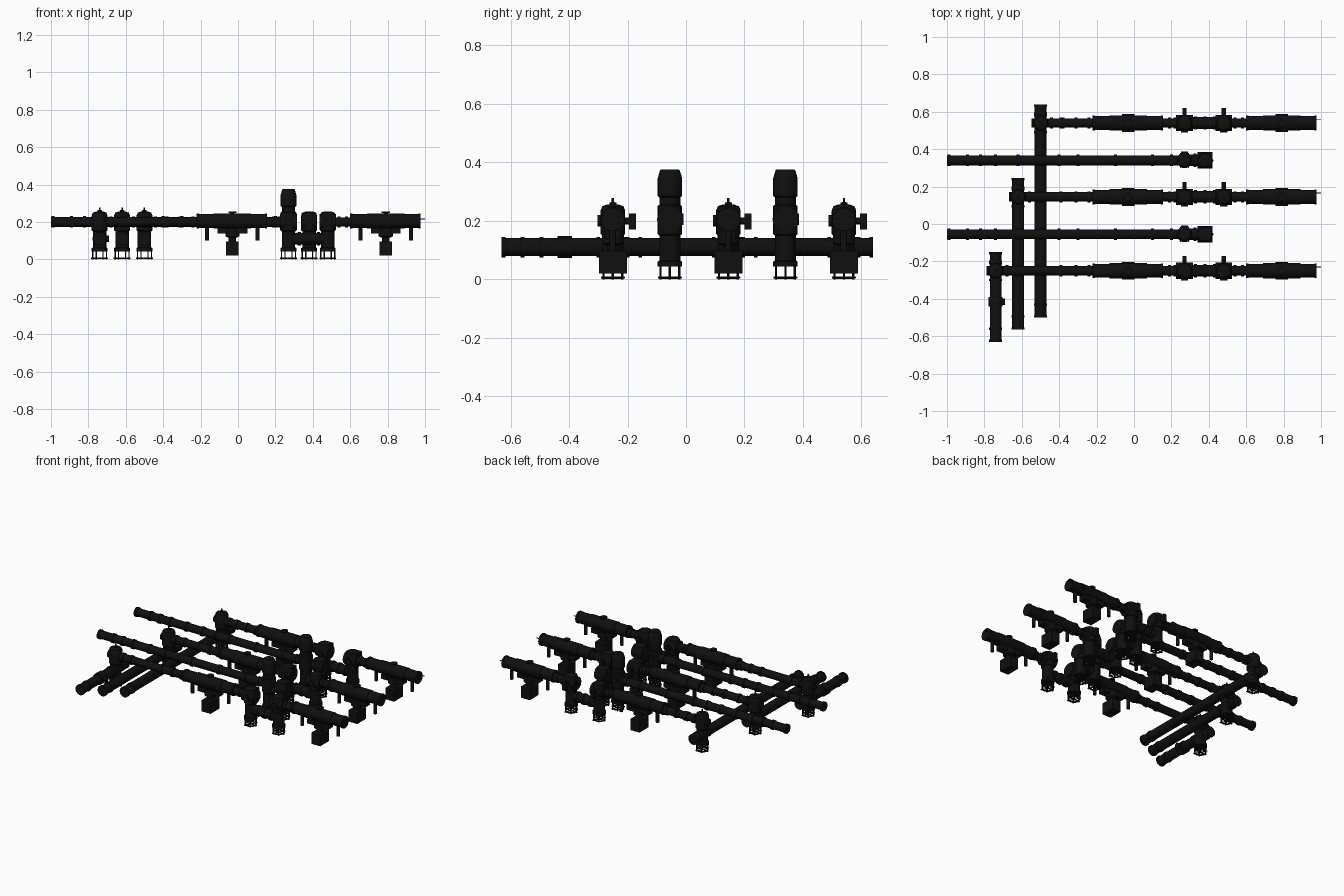
import bpy, math
from mathutils import Vector

cube = bpy.data.objects.get("Cube")
if cube:
    bpy.data.objects.remove(cube)

black = bpy.data.materials.new("black_metal")
black.use_nodes = True
black.diffuse_color = (0.005, 0.005, 0.005, 1)
black.node_tree.nodes["Principled BSDF"].inputs["Base Color"].default_value = (0.005, 0.005, 0.005, 1)


def finish(name, smooth=True):
    ob = bpy.context.object
    ob.name = name
    ob.data.materials.append(black)
    if smooth:
        bpy.ops.object.shade_smooth_by_angle(angle=math.radians(35))
    return ob


def tube(name, a, b, r, sides=24):
    a, b = Vector(a), Vector(b)
    d = b - a
    bpy.ops.mesh.primitive_cylinder_add(vertices=sides, radius=r, depth=d.length, location=(a + b) / 2,
                                        rotation=d.to_track_quat('Z', 'Y').to_euler())
    return finish(name)


def box(name, centre, size):
    bpy.ops.mesh.primitive_cube_add(size=1, location=centre)
    bpy.context.object.scale = size
    return finish(name, False)


def lathe(name, x, y, profile, sides=24):
    """Upright turned part from (radius, height) pairs."""
    verts, faces = [], []
    for r, z in profile:
        for i in range(sides):
            t = math.tau * i / sides
            verts.append((x + r * math.cos(t), y + r * math.sin(t), z))
    for j in range(len(profile) - 1):
        for i in range(sides):
            k = (i + 1) % sides
            faces.append((j * sides + i, j * sides + k, (j + 1) * sides + k, (j + 1) * sides + i))
    faces.append(tuple(reversed(range(sides))))
    faces.append(tuple(range(len(verts) - sides, len(verts))))
    me = bpy.data.meshes.new(name)
    me.from_pydata(verts, [], faces)
    ob = bpy.data.objects.new(name, me)
    bpy.context.collection.objects.link(ob)
    bpy.ops.object.select_all(action='DESELECT')
    bpy.context.view_layer.objects.active = ob
    ob.select_set(True)
    return finish(name)


def pipe_x(name, x0, x1, y, z, r, collars=()):
    tube(name, (x0, y, z), (x1, y, z), r)
    for c in collars:
        tube(name + "_collar", (c - 0.008, y, z), (c + 0.008, y, z), r + 0.005)


def foot_wheel(x, y):
    # open cage and star-shaped foot under a column
    bpy.ops.mesh.primitive_torus_add(location=(x, y, 0.006), major_radius=0.034, minor_radius=0.005,
                                     major_segments=24, minor_segments=6)
    finish("foot_ring")
    for i in range(6):
        t = math.tau * i / 6
        c, s = math.cos(t), math.sin(t)
        tube("foot_spoke", (x, y, 0.006), (x + 0.045 * c, y + 0.045 * s, 0.006), 0.004, 6)
        tube("foot_post", (x + 0.037 * c, y + 0.037 * s, 0), (x + 0.037 * c, y + 0.037 * s, 0.055), 0.004, 6)


COLUMN = [(0.042, 0.043), (0.042, 0.06), (0.036, 0.064), (0.036, 0.15), (0.042, 0.155), (0.042, 0.235),
          (0.036, 0.25), (0.018, 0.256)]


def column(x, y, profile=COLUMN):
    lathe("valve_column", x, y, profile)
    foot_wheel(x, y)


def side_wheel(x, y):
    # handle reaching out behind the valve
    tube("handle_stem", (x, y, 0.2), (x, y + 0.055, 0.2), 0.012, 12)
    box("handle_block", (x, y + 0.067, 0.198), (0.024, 0.025, 0.054))
    tube("valve_side_boss", (x, y - 0.052, 0.2), (x, y, 0.2), 0.02, 16)


def filter_unit(x, y):
    # wide horizontal vessel with drain pot
    pipe_x("vessel", x - 0.18, x + 0.185, y, 0.205, 0.037)
    pipe_x("vessel_jacket", x - 0.1, x + 0.1, y, 0.205, 0.041)
    for sx in (-0.185, 0.18):
        pipe_x("vessel_end", x + sx - 0.006, x + sx + 0.006, y, 0.205, 0.04)
    for sx in (-0.135, 0.135):
        tube("vessel_leg", (x + sx, y, 0.1), (x + sx, y, 0.18), 0.011, 12)
    box("neck_plate", (x, y, 0.152), (0.16, 0.05, 0.03))
    lathe("drain_neck", x, y, [(0.02, 0.085), (0.02, 0.115), (0.038, 0.123), (0.038, 0.165)])
    box("drain_pot", (x, y, 0.058), (0.066, 0.095, 0.076))
    lathe("top_port", x, y, [(0.012, 0.235), (0.012, 0.248), (0.022, 0.249), (0.022, 0.256)])


# three main lines, each with its own cross header
for y, hx, y0, y1 in ((0.54, -0.5, -0.5, 0.64), (0.145, -0.62, -0.565, 0.245), (-0.25, -0.74, -0.63, -0.15)):
    tube("header_pipe", (hx, y0, 0.11), (hx, y1, 0.11), 0.031)
    for e in (y0 + 0.006, y0 + 0.07, y1 - 0.006, y1 - 0.06, y - 0.05, y + 0.05):
        tube("header_collar", (hx, e - 0.006, 0.11), (hx, e + 0.006, 0.11), 0.035)
    column(hx, y)
    lathe("column_cap", hx, y, [(0.012, 0.25), (0.012, 0.262), (0.004, 0.264), (0.004, 0.278)], 12)
    pipe_x("main_pipe", hx - 0.048, 0.27, y, 0.2, 0.025, (hx + 0.06, hx + 0.12, -0.39, -0.31, -0.24, 0.19, 0.22))
    pipe_x("outlet_pipe", 0.48, 0.7, y, 0.2, 0.025, (0.54, 0.58))
    pipe_x("lower_link", 0.27, 0.48, y, 0.11, 0.031, (0.33, 0.38, 0.43))
    for vx in (0.27, 0.48):
        column(vx, y)
        tube("valve_body", (vx - 0.045, y, 0.2), (vx + 0.045, y, 0.2), 0.043)
        side_wheel(vx, y)
    for fx in (-0.03, 0.79):
        filter_unit(fx, y)
    tube("end_pin", (0.95, y + 0.02, 0.215), (1.0, y + 0.02, 0.215), 0.003, 6)

# two long lines, each ending in a tall column
for y in (0.34, -0.055):
    pipe_x("long_pipe", -1.0, 0.27, y, 0.2, 0.026,
           (-0.99, -0.89, -0.82, -0.74, -0.62, -0.5, -0.4, -0.3, -0.1, 0.1, 0.2))
    column(0.27, y, COLUMN[:-2] + [(0.042, 0.25), (0.036, 0.255), (0.036, 0.28), (0.042, 0.285),
                                   (0.042, 0.345), (0.034, 0.372), (0.03, 0.376)])
    pipe_x("lower_link", 0.27, 0.38, y, 0.11, 0.031, (0.325,))
    column(0.38, y)
    tube("end_drum", (0.34, y, 0.205), (0.42, y, 0.205), 0.044)
    tube("column_side_boss", (0.27, y, 0.205), (0.27, y + 0.047, 0.205), 0.02, 16)

# valve on the short header
tube("header_valve", (-0.74, -0.44, 0.11), (-0.74, -0.39, 0.11), 0.038)
tube("header_valve_boss", (-0.74, -0.415, 0.11), (-0.69, -0.415, 0.11), 0.018, 16)
